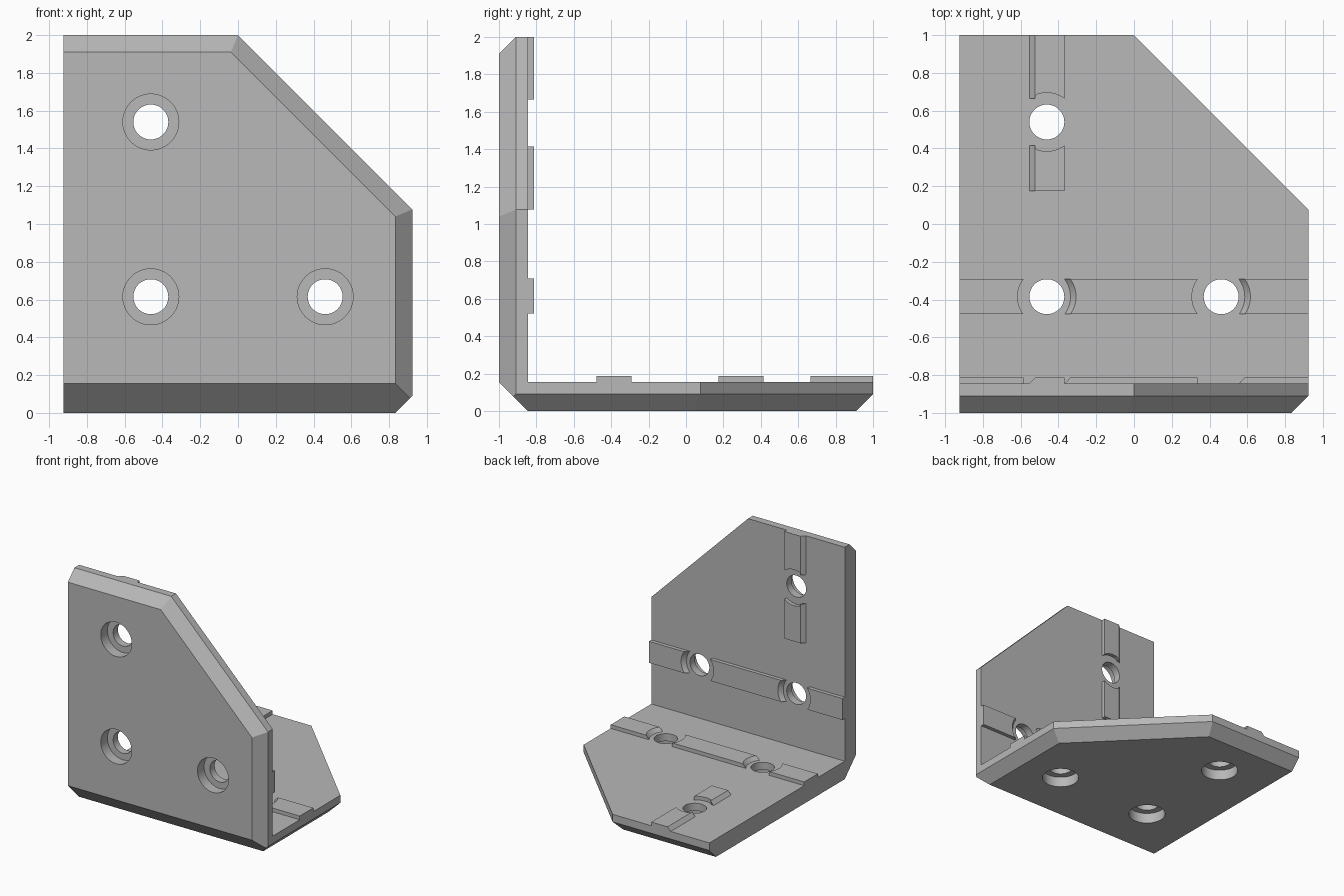
import bpy, bmesh
from math import sin, cos, asin, tau

if "Cube" in bpy.data.objects:
    bpy.data.objects.remove(bpy.data.objects["Cube"])

W, THICK, CHAMFER = 0.923, 0.155, 0.09   # half width, plate thickness, edge chamfer
BORE, SHAFT, CLEAR = 0.148, 0.0925, 0.155  # hole radii and ridge clearance
HX, LOW, HIGH = 0.4615, 0.615, 1.54        # hole positions on each plate
RIDGE, LEAN = 0.032, 0.03                # ridge height and slope of its right-hand walls
HOLES = [(-HX, LOW), (HX, LOW), (-HX, HIGH)]

grey = bpy.data.materials.new("grey")
grey.use_nodes = True
grey.diffuse_color = (0.48, 0.48, 0.48, 1)
grey.node_tree.nodes["Principled BSDF"].inputs["Base Color"].default_value = grey.diffuse_color


def place(x, v, t, upright):
    """Plate coordinates (across, along, depth) to model space."""
    return (x, t - 1, v) if upright else (x, v - 1, t)


def finish(bm, name):
    bmesh.ops.recalc_face_normals(bm, faces=bm.faces)
    mesh = bpy.data.meshes.new(name)
    bm.to_mesh(mesh)
    bm.free()
    mesh.materials.append(grey)
    ob = bpy.data.objects.new(name, mesh)
    bpy.context.collection.objects.link(ob)
    return ob


def loft(bm, rings, skip=(), caps=True):
    """Join rings of points with quads and cap both ends."""
    rings = [[bm.verts.new(p) for p in ring] for ring in rings]
    n = len(rings[0])
    for a, b in zip(rings, rings[1:]):
        for i in range(n):
            if i not in skip:
                j = (i + 1) % n
                bm.faces.new((a[i], a[j], b[j], b[i]))
    if caps:
        bm.faces.new(rings[0])
        bm.faces.new(rings[-1])


# Two chamfered plates meeting at a mitre
bm = bmesh.new()
for upright in (True, False):
    rings = []
    for t, inset in ((0, CHAMFER), (CHAMFER, 0), (THICK, 0)):
        k = 0.414 * inset
        outline = [(-W, t), (W - inset, t), (W - inset, 2 - W - k), (-k, 2 - inset), (-W, 2 - inset)]
        rings.append([place(x, v, t, upright) for x, v in outline])
    loft(bm, rings, skip=(0,))
bmesh.ops.remove_doubles(bm, verts=bm.verts, dist=0.0001)
bmesh.ops.recalc_face_normals(bm, faces=bm.faces)

# Bevelled outer corner
bmesh.ops.bisect_plane(bm, geom=bm.verts[:] + bm.edges[:] + bm.faces[:], dist=0.0001,
                       plane_co=(0, THICK - 1, 0), plane_no=(0, 1, 1), clear_inner=True)
bmesh.ops.holes_fill(bm, edges=[e for e in bm.edges if e.is_boundary], sides=0)
bmesh.ops.dissolve_limit(bm, angle_limit=0.01, verts=bm.verts, edges=bm.edges)
bracket = finish(bm, "corner_bracket")

# Counterbored screw holes
bm = bmesh.new()
for upright in (True, False):
    for hx, hv in HOLES:
        loft(bm, [[place(hx + r * cos(tau * i / 48), hv + r * sin(tau * i / 48), t, upright)
                   for i in range(48)]
                  for r, t in ((BORE, -0.1), (BORE, 0.09), (SHAFT, 0.09), (SHAFT, 0.3))])
cutter = finish(bm, "screw_hole_cutter")
cutter.hide_render = True
cutter.hide_viewport = False
cut = bracket.modifiers.new("screw_holes", "BOOLEAN")
cut.operation = "DIFFERENCE"
cut.solver = "EXACT"
cut.object = cutter
bpy.context.view_layer.objects.active = bracket
bracket.select_set(True)
bpy.ops.object.modifier_apply(modifier=cut.name)
bpy.data.objects.remove(cutter)
bpy.ops.object.shade_smooth_by_angle(angle=0.5)


def arc(side):
    """Clearance arc around a hole, as (outward, sideways) offsets."""
    half = asin(SHAFT / CLEAR)
    angles = [half * (i / 6 - 1) for i in range(13)]
    return [(side * CLEAR * cos(a), CLEAR * sin(a)) for a in angles]


def ridge(name, top, leaning, upright):
    """Raised key; the points flagged as leaning spread out at the base."""
    base = [(x - LEAN * lean, v) for (x, v), lean in zip(top, leaning)]
    bm = bmesh.new()
    loft(bm, [[place(x, v, THICK, upright) for x, v in base],
              [place(x, v, THICK + RIDGE, upright) for x, v in top]])
    ob = finish(bm, name)
    bpy.ops.object.select_all(action="DESELECT")
    ob.select_set(True)
    bpy.context.view_layer.objects.active = ob
    bpy.ops.object.shade_smooth_by_angle(angle=0.5)


def cross_ridge(name, start, end, upright):
    """Ridge across the plate; start and end are hole centres or None for the plate edge."""
    left = [(-W, LOW - SHAFT), (-W, LOW + SHAFT)]
    if start is not None:
        left = [(start + o, LOW + s) for o, s in arc(1)]
    right = [(W, LOW - SHAFT), (W, LOW + SHAFT)]
    if end is not None:
        right = [(end + o, LOW + s) for o, s in arc(-1)]
    flags = [start is not None] * len(left) + [False] * len(right)
    ridge(name, left + right[::-1], flags, upright)


def long_ridge(name, side, stop, upright):
    """Ridge along the plate from the upper hole to a stop, with a sloped edge."""
    curve = [(-HX + s, HIGH + o) for o, s in arc(side)]
    curve[0] = (curve[0][0] + LEAN, curve[0][1])
    curve[1:] = [(max(x, curve[0][0] + 0.002 * i), v) for i, (x, v) in enumerate(curve[1:], 1)]
    top = curve + [(-HX + SHAFT, stop), (curve[0][0], stop)]
    flags = [True] + [False] * len(curve) + [True]
    ridge(name, top, flags, upright)


# Locating ridges on the inner faces
for upright, label, stop in ((True, "upright", 2 - W), (False, "base", 1.175)):
    cross_ridge(label + "_right_ridge", None, -HX, upright)
    cross_ridge(label + "_middle_ridge", -HX, HX, upright)
    cross_ridge(label + "_left_ridge", HX, None, upright)
    long_ridge(label + "_outer_ridge", 1, 2, upright)
    long_ridge(label + "_inner_ridge", -1, stop, upright)
